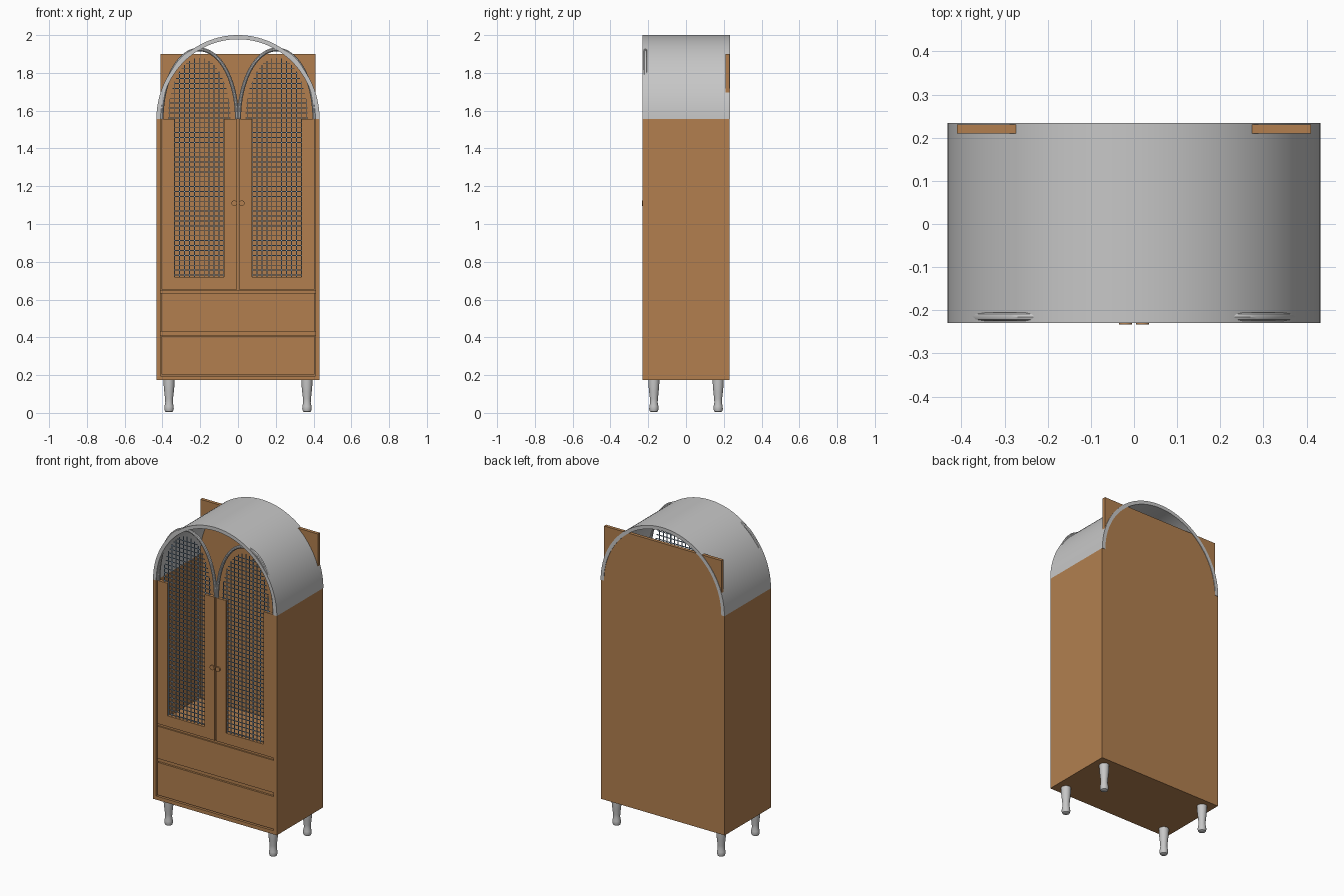
import bpy, bmesh, math
from mathutils import Vector

default = bpy.data.objects.get("Cube")
if default:
    bpy.data.objects.remove(default)


def material(name, rgb):
    m = bpy.data.materials.new(name)
    m.use_nodes = True
    m.diffuse_color = (*rgb, 1)
    m.node_tree.nodes["Principled BSDF"].inputs["Base Color"].default_value = (*rgb, 1)
    return m


WOOD = material("warm wood", (0.445, 0.213, 0.078))
GREY = material("light grey", (0.57, 0.57, 0.57))
WIRE = material("steel blue wire", (0.27, 0.39, 0.52))

FRONT, BACK = -0.230, 0.231
SPRING = 1.556


def finish(name, bm, mat, smooth=False):
    bmesh.ops.recalc_face_normals(bm, faces=bm.faces)
    mesh = bpy.data.meshes.new(name)
    bm.to_mesh(mesh)
    bm.free()
    mesh.materials.append(mat)
    ob = bpy.data.objects.new(name, mesh)
    bpy.context.collection.objects.link(ob)
    if smooth:
        bpy.ops.object.select_all(action='DESELECT')
        ob.select_set(True)
        bpy.context.view_layer.objects.active = ob
        bpy.ops.object.shade_smooth_by_angle(angle=math.radians(35))
    return ob


def add_box(bm, x0, x1, y0, y1, z0, z1):
    lo, hi = Vector((x0, y0, z0)), Vector((x1, y1, z1))
    vs = bmesh.ops.create_cube(bm, size=1)["verts"]
    for v in vs:
        v.co = (lo + hi) / 2 + v.co * (hi - lo)


def box(name, *bounds):
    bm = bmesh.new()
    add_box(bm, *bounds)
    return finish(name, bm, WOOD)


def sweep(bm, sections):
    """Skin a list of point rings and cap both ends."""
    rings = [[bm.verts.new(p) for p in s] for s in sections]
    n = len(rings[0])
    for a, b in zip(rings, rings[1:]):
        for i in range(n):
            j = (i + 1) % n
            bm.faces.new((a[i], a[j], b[j], b[i]))
    bm.faces.new(rings[0])
    bm.faces.new(rings[-1])


# Carcass
for side, s in (("right", -1), ("left", 1)):
    x0, x1 = sorted((s * 0.41, s * 0.432))
    box(side + "_side_panel", x0, x1, FRONT, BACK, 0.173, SPRING)
box("back_panel", -0.41, 0.41, 0.21, BACK, 0.173, 1.90)
box("bottom_panel", -0.41, 0.41, FRONT, 0.21, 0.173, 0.196)
box("drawer_divider", -0.41, 0.41, -0.215, 0.21, 0.41, 0.43)
box("cupboard_floor", -0.41, 0.41, -0.215, 0.21, 0.63, 0.65)

# Drawer fronts
for name, z0, z1 in (("lower", 0.202, 0.408), ("upper", 0.432, 0.636)):
    box(name + "_drawer_front", -0.405, 0.405, -0.224, -0.20, z0, z1)

# Arched roof shell, standing slightly proud of the back panel
bm = bmesh.new()
steps = 64
sections = []
for i in range(steps + 1):
    a = math.pi * i / steps
    c, s = math.cos(a), math.sin(a)
    outer, inner = (0.432 * c, SPRING + 0.444 * s), (0.41 * c, SPRING + 0.422 * s)
    sections.append([(outer[0], FRONT, outer[1]), (outer[0], BACK + 0.003, outer[1]),
                     (inner[0], BACK + 0.003, inner[1]), (inner[0], FRONT, inner[1])])
sweep(bm, sections)
finish("arched_roof", bm, GREY, True)

# Doors with arched rims, woven wire and knobs
MID = 0.205
for side, sgn in (("right", -1), ("left", 1)):
    cx = sgn * MID
    bm = bmesh.new()
    for x0, x1, z0, z1 in ((-0.2, -0.13, 0.652, SPRING), (0.13, 0.2, 0.652, SPRING),
                           (-0.13, 0.13, 0.652, 0.72)):
        add_box(bm, cx + x0, cx + x1, -0.225, -0.203, z0, z1)
    finish(side + "_door_frame", bm, WOOD)

    # Rounded arch rim
    bm = bmesh.new()
    sections = []
    for i in range(41):
        a = math.pi * i / 40
        c, s = math.cos(a), math.sin(a)
        ring = []
        for k in range(10):
            t = math.tau * k / 10
            d = 0.01 * math.cos(t)
            ring.append((cx + (0.199 + d) * c, -0.215 + 0.01 * math.sin(t),
                         SPRING + (0.368 + d) * s))
        sections.append(ring)
    sweep(bm, sections)
    finish(side + "_door_arch", bm, GREY, True)

    # Wire grid, clipped to the arch
    bm = bmesh.new()
    pitch, w, rx, rz = 0.026, 0.0022, 0.165, 0.324
    for i in range(-6, 7):
        x = i * pitch
        top = SPRING + rz * math.sqrt(1 - (x / rx) ** 2)
        low = 0.715 if abs(x) < 0.135 else SPRING
        add_box(bm, cx + x - w, cx + x + w, -0.217, -0.213, low, top)
    z = 0.73
    while z < SPRING + rz - 0.01:
        half = 0.132 if z < SPRING else rx * math.sqrt(1 - ((z - SPRING) / rz) ** 2)
        add_box(bm, cx - half, cx + half, -0.215, -0.211, z - w, z + w)
        z += pitch
    finish(side + "_door_wire", bm, WIRE)

    # Knob
    bm = bmesh.new()
    bmesh.ops.create_cone(bm, cap_ends=True, segments=24, radius1=0.015,
                          radius2=0.015, depth=0.008)
    for v in bm.verts:
        v.co = (sgn * 0.02 + v.co.x, -0.229 + v.co.z, 1.11 + v.co.y)
    finish(side + "_door_knob", bm, WOOD, True)

# Turned legs
PROFILE = [(0.014, 0.004), (0.021, 0.008), (0.025, 0.02), (0.024, 0.035), (0.02, 0.055),
           (0.021, 0.075), (0.025, 0.11), (0.028, 0.14), (0.029, 0.175)]
for end, y in (("front", -0.17), ("back", 0.17)):
    for side, x in (("right", -0.365), ("left", 0.365)):
        bm = bmesh.new()
        sweep(bm, [[(x + r * math.cos(math.tau * k / 20), y + r * math.sin(math.tau * k / 20), z)
                    for k in range(20)] for r, z in PROFILE])
        finish(f"{end}_{side}_leg", bm, GREY, True)
